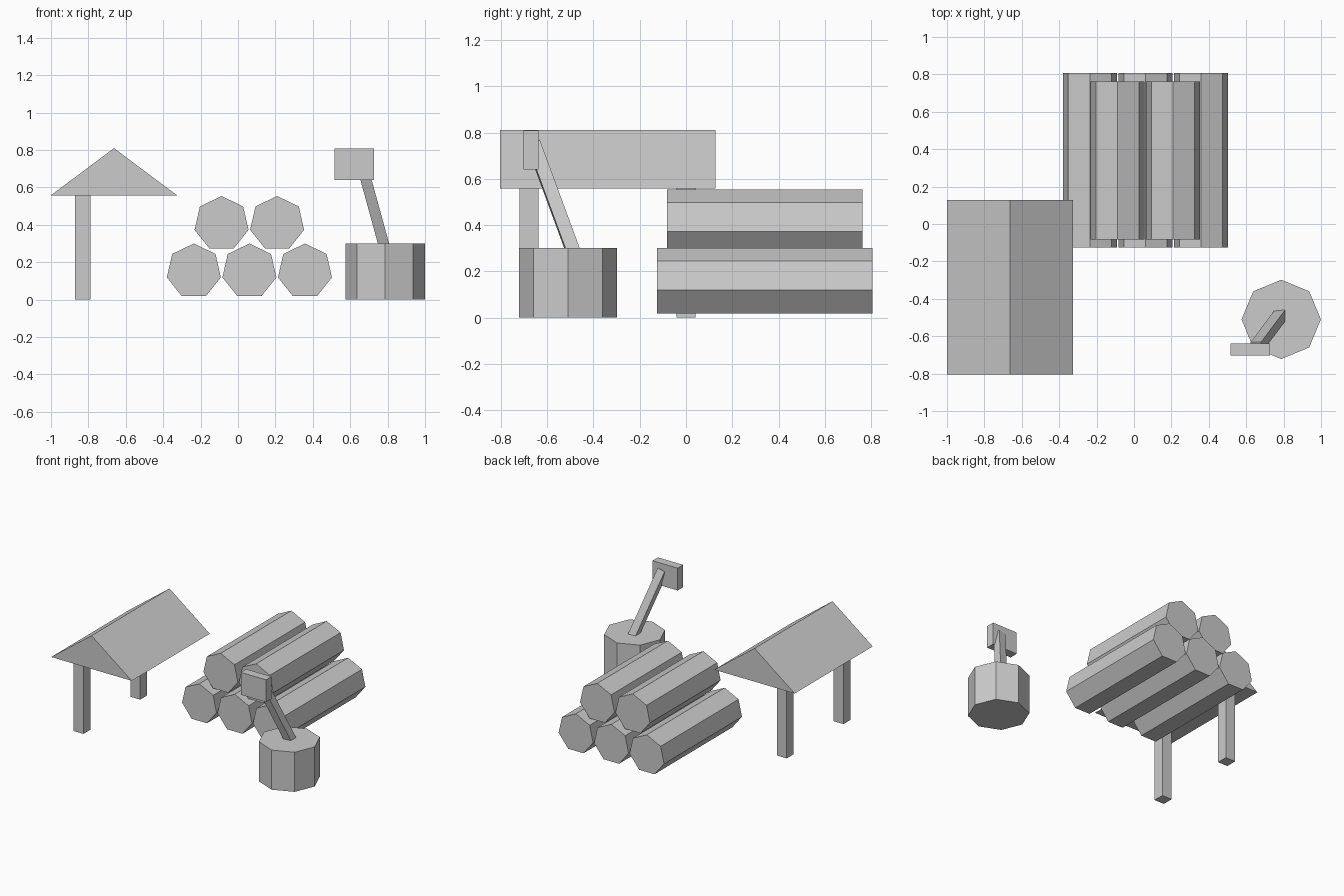
import bpy, bmesh
from math import sin, cos, pi

if "Cube" in bpy.data.objects:
    bpy.data.objects.remove(bpy.data.objects["Cube"])


def mesh_object(name, bm):
    bmesh.ops.recalc_face_normals(bm, faces=bm.faces)
    me = bpy.data.meshes.new(name)
    bm.to_mesh(me)
    bm.free()
    ob = bpy.data.objects.new(name, me)
    bpy.context.collection.objects.link(ob)
    return ob


def prism(name, outline, offset):
    """Closed outline of 3D points, extruded by offset."""
    bm = bmesh.new()
    face = bm.faces.new([bm.verts.new(p) for p in outline])
    ext = bmesh.ops.extrude_face_region(bm, geom=[face], use_keep_orig=True)
    verts = [v for v in ext["geom"] if isinstance(v, bmesh.types.BMVert)]
    bmesh.ops.translate(bm, verts=verts, vec=offset)
    return mesh_object(name, bm)


def box(name, centre, size, rot=(0, 0, 0)):
    bm = bmesh.new()
    bmesh.ops.create_cube(bm, size=1)
    bmesh.ops.scale(bm, verts=bm.verts, vec=size)
    ob = mesh_object(name, bm)
    ob.location, ob.rotation_euler = centre, rot
    return ob


def ring(n, r, start=pi / 2):
    return [(r * cos(start + i * 2 * pi / n), r * sin(start + i * 2 * pi / n)) for i in range(n)]


# log pile: three below, two on top, seven-sided
def log(name, x, z, y0, y1):
    prism(name, [(x + a, y0, z + b) for a, b in ring(7, 0.148)], (0, y1 - y0, 0))


for i in range(3):
    log(f"lower_log_{i + 1}", -0.236 + 0.297 * i, 0.152, -0.126, 0.806)
for i in range(2):
    log(f"upper_log_{i + 1}", -0.088 + 0.297 * i, 0.406, -0.082, 0.763)

# shelter roof: solid gabled prism on two posts
prism("roof", [(-1, -0.805, 0.558), (-0.326, -0.805, 0.558), (-0.663, -0.805, 0.81)], (0, 0.933, 0))
for name, y in (("front_post", -0.679), ("back_post", 0.0)):
    box(name, (-0.831, y, 0.28), (0.083, 0.083, 0.56))

# chopping block
prism("chopping_block", [(0.787 + a, -0.51 + b, 0) for a, b in ring(8, 0.212)], (0, 0, 0.3))

# axe: leaning handle sunk in the block, and its head
z0, z1 = 0.25, 0.752
zc = (z0 + z1) / 2
rx, ry = 0.341, -0.268
box("axe_handle", (0.778 - 0.275 * (zc - 0.3), -0.493 - 0.368 * (zc - 0.3), zc),
    (0.058, 0.058, (z1 - z0) / (cos(rx) * cos(ry))), (rx, ry, 0))
box("axe_head", (0.622, -0.671, 0.724), (0.211, 0.065, 0.169))
